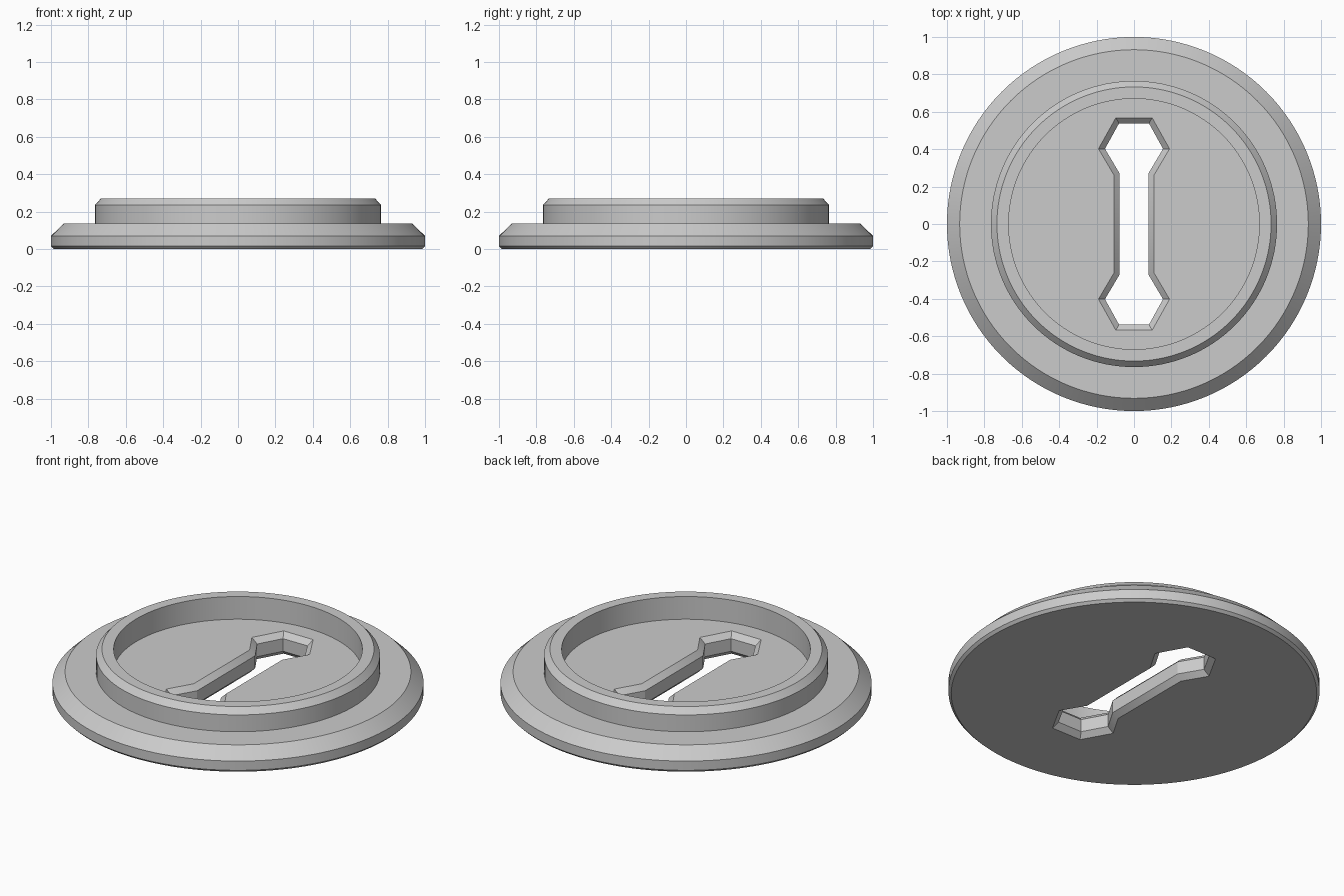
import bpy, bmesh, math

cube = bpy.data.objects.get("Cube")
if cube:
    bpy.data.objects.remove(cube, do_unlink=True)

grey = bpy.data.materials.new("light grey")
grey.use_nodes = True
grey.diffuse_color = (0.6, 0.6, 0.6, 1)
grey.node_tree.nodes["Principled BSDF"].inputs["Base Color"].default_value = (0.6, 0.6, 0.6, 1)


def loft(name, rings):
    """Skin a stack of equal-length point rings and cap both ends."""
    bm = bmesh.new()
    loops = [[bm.verts.new(p) for p in ring] for ring in rings]
    n = len(loops[0])
    for low, high in zip(loops, loops[1:]):
        for i in range(n):
            j = (i + 1) % n
            bm.faces.new((low[i], low[j], high[j], high[i]))
    bm.faces.new(loops[0][::-1])
    bm.faces.new(loops[-1])
    bmesh.ops.recalc_face_normals(bm, faces=bm.faces)
    mesh = bpy.data.meshes.new(name)
    bm.to_mesh(mesh)
    bm.free()
    mesh.materials.append(grey)
    obj = bpy.data.objects.new(name, mesh)
    bpy.context.collection.objects.link(obj)
    return obj


# Flanged disc with a raised, hollow collar: (radius, height) profile
SEGMENTS = 128
FLOOR = 0.135
profile = [(0.985, 0), (1, 0.015), (1, 0.07), (0.932, FLOOR), (0.765, FLOOR),
           (0.765, 0.235), (0.733, 0.27), (0.67, 0.27), (0.67, FLOOR)]
angles = [math.tau * i / SEGMENTS for i in range(SEGMENTS)]
disc = loft("flanged_disc", [[(r * math.cos(a), r * math.sin(a), z) for a in angles]
                             for r, z in profile])

# Dumbbell slot cutter, chamfered at the top and bottom
inner = [(0.078, 0.272), (0.155, 0.402), (0.08, 0.538)]
outer = [(0.108, 0.263), (0.19, 0.402), (0.097, 0.568)]


def slot_ring(flare, z):
    quarter = [(a + (c - a) * flare, b + (d - b) * flare)
               for (a, b), (c, d) in zip(inner, outer)]
    half = quarter + [(-x, y) for x, y in reversed(quarter)]
    return [(x, y, z) for x, y in half] + [(-x, -y, z) for x, y in half]


CHAMFER = 0.03
cutter = loft("slot_cutter", [slot_ring(2, -CHAMFER), slot_ring(0, CHAMFER),
                              slot_ring(0, FLOOR - CHAMFER), slot_ring(2, FLOOR + CHAMFER)])
cutter.hide_render = True

# Cut the slot through the floor
bpy.ops.object.select_all(action='DESELECT')
disc.select_set(True)
bpy.context.view_layer.objects.active = disc
cut = disc.modifiers.new("slot", 'BOOLEAN')
cut.operation = 'DIFFERENCE'
cut.solver = 'EXACT'
cut.object = cutter
bpy.ops.object.modifier_apply(modifier=cut.name)
bpy.data.objects.remove(cutter, do_unlink=True)

bpy.ops.object.shade_smooth_by_angle(angle=math.radians(25))
